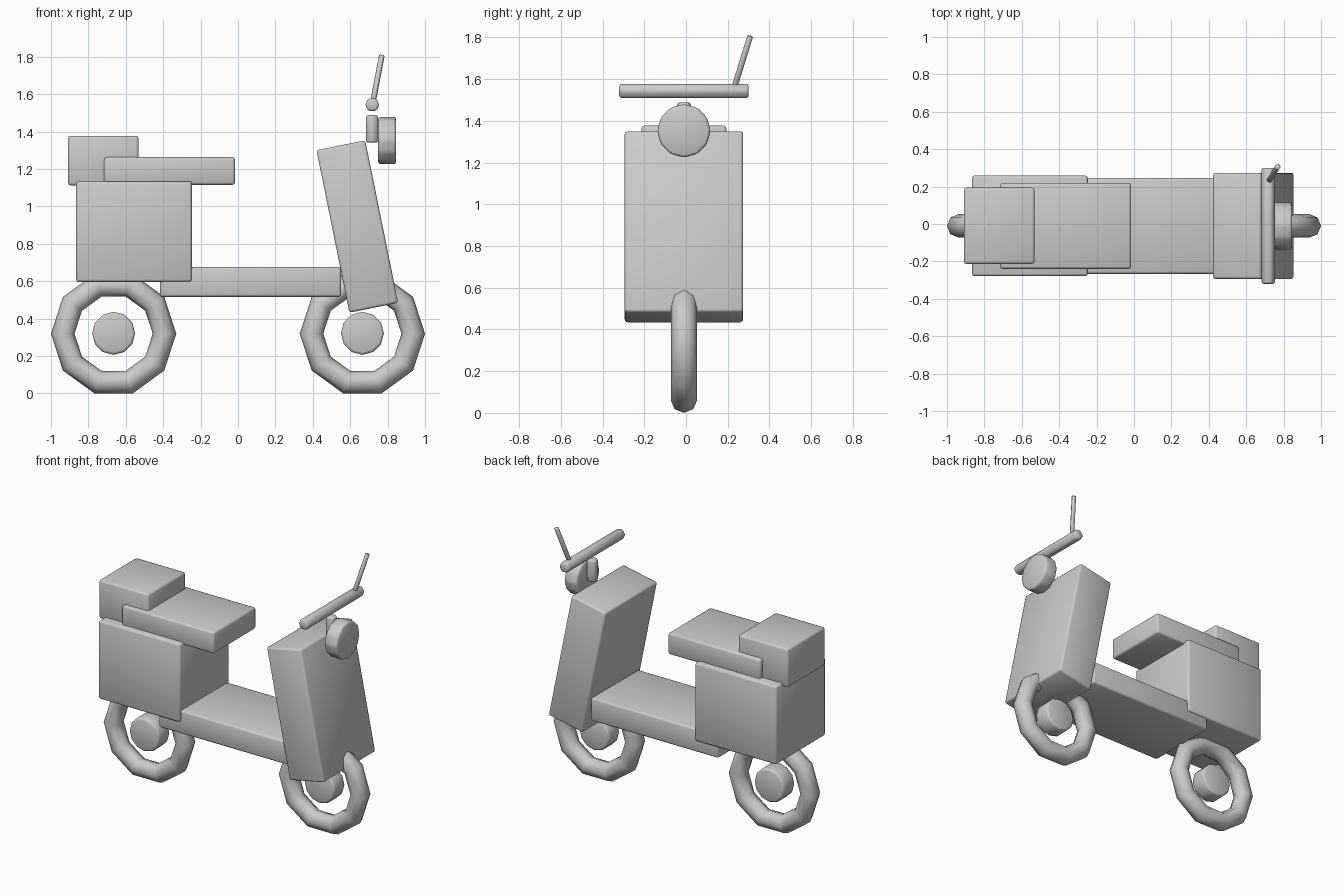
import bpy, math
from mathutils import Vector

if "Cube" in bpy.data.objects:
    bpy.data.objects.remove(bpy.data.objects["Cube"])

YC = -0.01  # centre plane of the scooter


def finish(ob, name, bevel=0.0):
    """Name the part, soften its edges and shade it smooth."""
    ob.name = name
    for p in ob.data.polygons:
        p.use_smooth = True
    if bevel:
        m = ob.modifiers.new("soft_edges", 'BEVEL')
        m.width = bevel
        m.segments = 2
    return ob


def block(name, x0, x1, z0, z1, half_width, tilt=0.0):
    bpy.ops.mesh.primitive_cube_add(size=1, location=((x0 + x1) / 2, YC, (z0 + z1) / 2))
    ob = bpy.context.object
    ob.scale = (x1 - x0, 2 * half_width, z1 - z0)
    bpy.ops.object.transform_apply(location=False, rotation=False, scale=True)
    ob.rotation_euler.y = tilt
    return finish(ob, name, 0.014)


def rod(name, a, b, radius, sides, bevel, spin=0.0):
    """Cylinder between two points."""
    a, b = Vector(a), Vector(b)
    d = b - a
    bpy.ops.mesh.primitive_cylinder_add(vertices=sides, radius=radius, depth=d.length,
                                        rotation=(0, 0, spin))
    bpy.ops.object.transform_apply(location=False, rotation=True, scale=False)
    ob = bpy.context.object
    ob.location = (a + b) / 2
    ob.rotation_euler = d.to_track_quat('Z', 'Y').to_euler()
    return finish(ob, name, bevel)


# Wheels: ten-sided tyre and bevelled hub
for side, x in (("rear", -0.665), ("front", 0.665)):
    bpy.ops.mesh.primitive_torus_add(major_segments=10, minor_segments=8,
                                     major_radius=0.272, minor_radius=0.063,
                                     location=(x, YC, 0.319), rotation=(math.pi / 2, 0, 0))
    finish(bpy.context.object, side + "_tyre")
    rod(side + "_hub", (x, YC - 0.06, 0.321), (x, YC + 0.06, 0.321), 0.115, 12, 0.014)

# Body
block("rear_body", -0.866, -0.247, 0.596, 1.134, 0.269)
block("floor_board", -0.417, 0.551, 0.516, 0.676, 0.257)
block("seat", -0.716, -0.016, 1.115, 1.263, 0.23)
block("luggage_box", -0.909, -0.532, 1.112, 1.377, 0.204)
block("leg_shield", 0.505, 0.771, 0.449, 1.335, 0.284, tilt=-0.2)

# Steering
rod("steering_column", (0.717, YC, 1.34), (0.717, YC, 1.488), 0.037, 6, 0.012)
rod("handlebar", (0.718, YC - 0.31, 1.543), (0.718, YC + 0.31, 1.543), 0.039, 6, 0.012,
    spin=math.pi / 6)
rod("headlamp", (0.749, YC, 1.352), (0.846, YC, 1.352), 0.128, 12, 0.014)
rod("mirror_stalk", (0.724, 0.235, 1.57), (0.769, 0.308, 1.807), 0.016, 6, 0.004)
